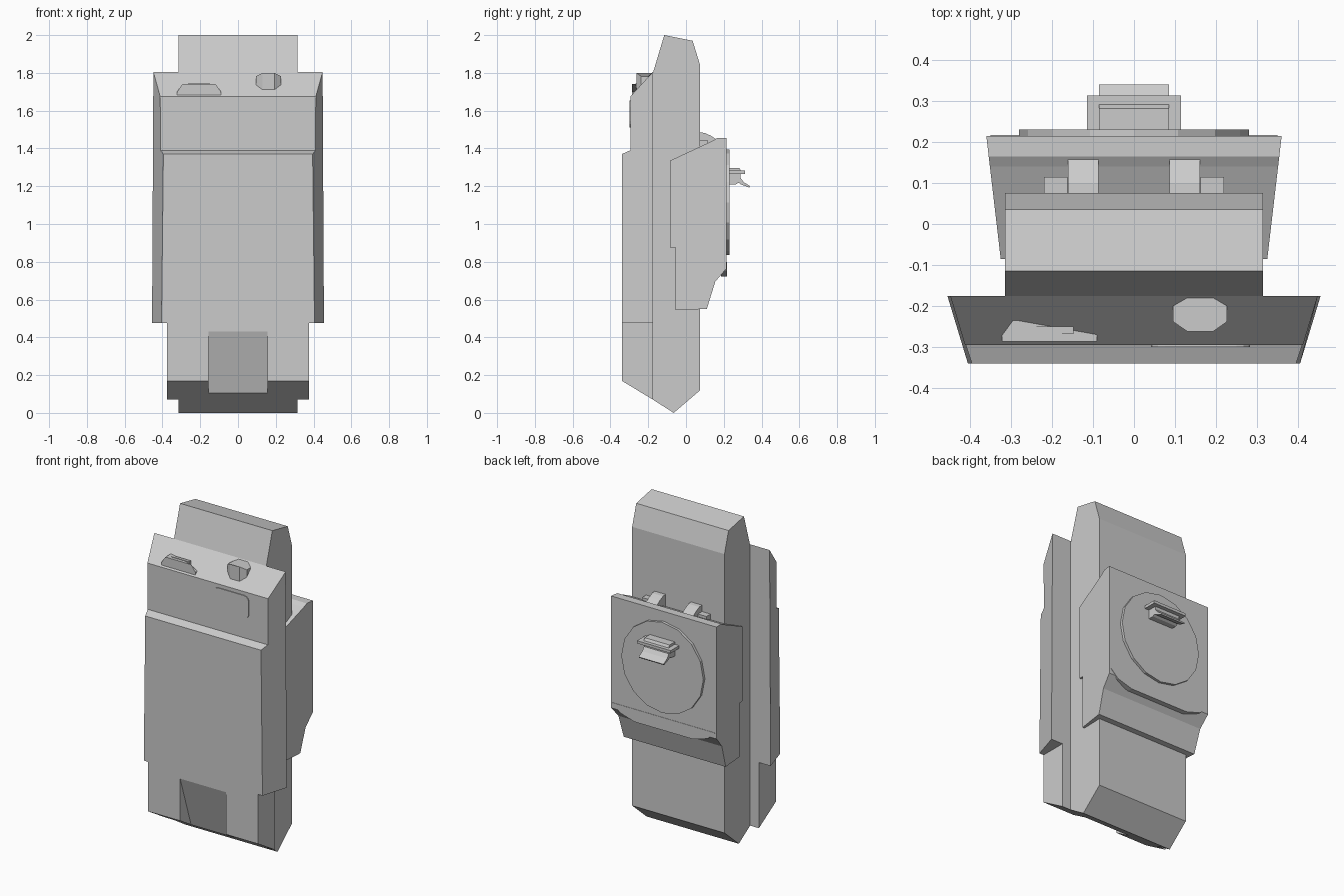
import bpy, bmesh, math

if "Cube" in bpy.data.objects:
    bpy.data.objects.remove(bpy.data.objects["Cube"])


def mesh_object(name, bm):
    bmesh.ops.recalc_face_normals(bm, faces=bm.faces)
    me = bpy.data.meshes.new(name)
    bm.to_mesh(me)
    bm.free()
    ob = bpy.data.objects.new(name, me)
    bpy.context.collection.objects.link(ob)
    return ob


def bridge(name, ring_a, ring_b):
    """Closed solid between two matching rings of points."""
    bm = bmesh.new()
    a = [bm.verts.new(p) for p in ring_a]
    b = [bm.verts.new(p) for p in ring_b]
    bm.faces.new(a)
    bm.faces.new(b[::-1])
    n = len(a)
    for i in range(n):
        j = (i + 1) % n
        bm.faces.new((a[i], a[j], b[j], b[i]))
    return mesh_object(name, bm)


def side_solid(name, profile, half, x=0):
    """Side profile (y, z) spread across x; half is a number or a function of y, z."""
    w = half if callable(half) else (lambda y, z: half)
    return bridge(name, [(x - w(y, z), y, z) for y, z in profile],
                  [(x + w(y, z), y, z) for y, z in profile])


def plate(name, outline, y0, y1):
    """Outline (x, z) extruded along y."""
    return bridge(name, [(x, y0, z) for x, z in outline], [(x, y1, z) for x, z in outline])


def column(name, outline, z0):
    """Outline (x, y, top z) dropped down to z0."""
    return bridge(name, [(x, y, z0) for x, y, z in outline], outline)


# Central core slab
side_solid("core_slab", [(-.175, .07), (-.175, 1.80), (-.115, 2), (.035, 1.97),
                         (.075, 1.84), (.075, .12), (-.065, 0)], .315)

# Lower front body with sloping notch
lower = side_solid("front_lower_body", [(-.34, .17), (-.34, .475), (-.175, .475), (-.175, .07)], .375)
cutter = side_solid("notch_cutter", [(-.34, .43), (-.217, .056), (-.4, .0), (-.4, .43)], .157)
cutter.hide_render = True
cutter.hide_viewport = True
mod = lower.modifiers.new("notch", "BOOLEAN")
mod.operation = "DIFFERENCE"
mod.solver = "EXACT"
mod.object = cutter

# Front housing, flared towards its back edge
widths = {(-.34, .475): .405, (-.34, 1.37): .395, (-.295, 1.39): .41,
          (-.295, 1.675): .412, (-.175, 1.805): .448, (-.175, .475): .455}
side_solid("front_housing", list(widths), lambda y, z: widths[(y, z)])

# Rounded display on the front band
screen = []
for cx, cz, a0 in ((.25, 1.62, 0), (.075, 1.62, 90), (.075, 1.545, 180), (.25, 1.545, 270)):
    for k in range(4):
        a = math.radians(a0 + 30 * k)
        screen.append((cx + .033 * math.cos(a), cz + .033 * math.sin(a)))
plate("front_display", screen, -.30, -.28)

# Socket and knob on the sloping top of the housing
column("top_socket", [(-.322, -.287, 1.70), (-.295, -.287, 1.74), (-.118, -.287, 1.74), (-.09, -.287, 1.70),
                      (-.09, -.268, 1.70), (-.118, -.232, 1.74), (-.295, -.232, 1.74), (-.322, -.268, 1.70)], 1.66)
column("socket_slot", [(-.265, -.268, 1.743), (-.147, -.268, 1.743),
                       (-.147, -.25, 1.743), (-.265, -.25, 1.743)], 1.72)
column("top_knob", [(.095, -.238, 1.782), (.13, -.262, 1.80), (.193, -.262, 1.80), (.227, -.238, 1.782),
                    (.227, -.2, 1.782), (.193, -.18, 1.80), (.13, -.18, 1.80), (.095, -.2, 1.782)], 1.69)

# Back unit straddling the core
flare = lambda y, z: .325 + (y + .085) * .117
side_solid("back_unit", [(-.085, .875), (-.085, 1.335), (.14, 1.44), (.165, 1.455), (.215, 1.455), (.215, .765),
                         (.155, .695), (.11, .55), (-.055, .545), (-.055, .875)], flare)

# Overhanging lower lip of the back unit
plate("back_lip", [(-.35, .80), (-.30, .752), (-.2, .722), (.2, .722), (.30, .752), (.35, .80)], .185, .217)

# Hooks and blocks on top of the back unit
for s, side in ((-1, "left"), (1, "right")):
    side_solid("top_hook_" + side, [(.07, 1.38), (.07, 1.485), (.10, 1.482), (.13, 1.468), (.16, 1.448), (.16, 1.40)],
               .037, s * .124)
    side_solid("top_block_" + side, [(.07, 1.38), (.07, 1.445), (.115, 1.445), (.115, 1.40)], .029, s * .191)

# Round back dial
plate("back_dial", [(.28 * math.cos(i * math.pi / 8), 1.115 + .28 * math.sin(i * math.pi / 8))
                    for i in range(16)], .20, .231)

# Clip: stem, flange, raised cap and outward lip
side_solid("clip_stem", [(.22, 1.21), (.22, 1.27), (.288, 1.27), (.288, 1.225), (.265, 1.21)], .085)
side_solid("clip_flange", [(.22, 1.265), (.22, 1.282), (.313, 1.282), (.313, 1.265)], .115)
side_solid("clip_cap", [(.22, 1.28), (.22, 1.297), (.282, 1.297), (.292, 1.28)], .085)
side_solid("clip_lip", [(.25, 1.24), (.288, 1.245), (.305, 1.222), (.34, 1.20), (.335, 1.193), (.29, 1.21)], .085)
